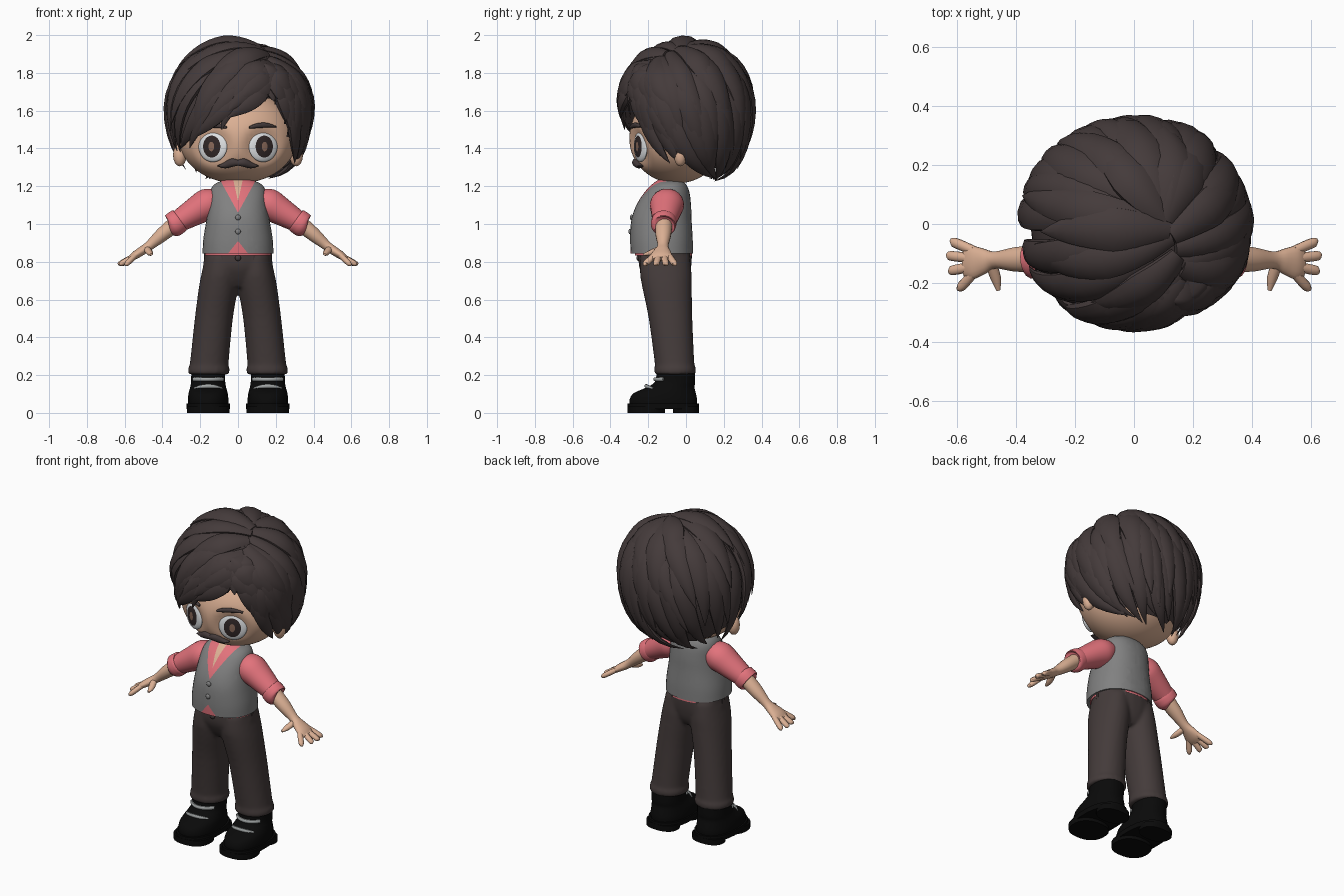
import bpy, bmesh, math, random
from mathutils import Vector, Matrix

random.seed(4)
cube = bpy.data.objects.get("Cube")
if cube:
    bpy.data.objects.remove(cube)
X, Y, Z = Vector((1, 0, 0)), Vector((0, 1, 0)), Vector((0, 0, 1))
SIDES = ((1, "left"), (-1, "right"))
parts = []


def material(name, r, g, b):
    m = bpy.data.materials.new(name)
    m.use_nodes = True
    m.diffuse_color = (r, g, b, 1)
    node = next(n for n in m.node_tree.nodes if n.type == "BSDF_PRINCIPLED")
    node.inputs["Base Color"].default_value = (r, g, b, 1)
    return m


HAIR = material("dark_brown_hair", .058, .043, .043)
CLOTH = material("brown_trouser_cloth", .058, .044, .043)
SKIN = material("skin", .72, .44, .3)
WHITE = material("eye_white", .74, .76, .78)
PUPIL = material("pupil_dark", .03, .02, .02)
IRIS = material("iris_brown", .25, .14, .1)
SHIRT = material("pink_shirt", .76, .17, .2)
VEST = material("grey_vest", .22, .22, .22)
BOOT = material("black_leather", .003, .003, .003)
LACE = material("grey_lace", .36, .38, .38)


def make(name, bm, *mats):
    bmesh.ops.recalc_face_normals(bm, faces=bm.faces[:])
    me = bpy.data.meshes.new(name)
    bm.to_mesh(me)
    bm.free()
    for m in mats:
        me.materials.append(m)
    ob = bpy.data.objects.new(name, me)
    bpy.context.collection.objects.link(ob)
    parts.append(ob)
    return ob


def dense(rows, k=4):
    """Catmull-Rom interpolation through rows of numbers."""
    out = []
    for i in range(len(rows) - 1):
        a, b, c, d = (rows[max(0, min(len(rows) - 1, i + j))] for j in (-1, 0, 1, 2))
        for s in range(k):
            t = s / k
            out.append([.5 * (2 * q + (r - p) * t + (2 * p - 5 * q + 4 * r - w) * t * t
                              + (3 * q - p - 3 * r + w) * t ** 3) for p, q, r, w in zip(a, b, c, d)])
    return out + [list(rows[-1])]


def loft(bm, rings, n=20, power=1):
    """Skin closed rings given as (centre, half axis, half axis)."""
    loops = []
    for c, u, v in rings:
        loop = []
        for k in range(n):
            a = math.tau * (k + .5) / n
            p, q = math.cos(a), math.sin(a)
            loop.append(bm.verts.new(c + u * math.copysign(abs(p) ** power, p)
                                     + v * math.copysign(abs(q) ** power, q)))
        loops.append(loop)
    for A, B in zip(loops, loops[1:]):
        for k in range(n):
            bm.faces.new((A[k], A[(k + 1) % n], B[(k + 1) % n], B[k]))
    bm.faces.new(loops[0][::-1])
    bm.faces.new(loops[-1])


def stack(bm, rows, power=1, k=4, n=24):
    """Horizontal rings: z, cx, cy, rx, ry."""
    loft(bm, [(Vector((r[1], r[2], r[0])), X * r[3], Y * r[4]) for r in dense(rows, k)], n, power)


def sweep(bm, rows, wide=Y, k=4, n=12):
    """Tube along x, y, z with half sizes a (along wide) and b."""
    rows = dense(rows, k)
    pts = [Vector(r[:3]) for r in rows]
    rings = []
    for i, (p, r) in enumerate(zip(pts, rows)):
        t = (pts[min(i + 1, len(pts) - 1)] - pts[max(i - 1, 0)]).normalized()
        u = (wide - t * wide.dot(t)).normalized()
        rings.append((p, u * r[3], t.cross(u) * r[4]))
    loft(bm, rings, n)


def ball(bm, centre, size, seg=24):
    m = Matrix.Translation(centre) @ Matrix.Diagonal((*size, 1))
    return bmesh.ops.create_uvsphere(bm, u_segments=seg, v_segments=seg // 2, radius=1, matrix=m)["verts"]


# Head with shallow eye sockets, ears and neck
def face_y(x, z):
    h = (z - 1.45) / (.235 if z < 1.45 else .27)
    return -.05 - .25 * math.sqrt(max(0, 1 - (x / .31) ** 2 - h * h))


bm = bmesh.new()
for v in ball(bm, (0, -.05, 1.45), (.31, .25, .235), seg=80):
    if v.co.z > 1.45:
        v.co.z = 1.45 + (v.co.z - 1.45) * .27 / .235
    if v.co.y < -.05:
        v.co.y += .035 * math.exp(-(math.hypot(abs(v.co.x) - .133, v.co.z - 1.41) / .09) ** 4)
make("head", bm, SKIN)
bm = bmesh.new()
stack(bm, [(1.14, 0, -.085, .055, .05), (1.28, 0, -.07, .06, .055)])
make("neck", bm, SKIN)
for s, side in SIDES:
    bm = bmesh.new()
    ball(bm, (s * .308, -.03, 1.365), (.036, .035, .06), seg=16)
    make(side + "_ear", bm, SKIN)

    # Shallow eye: pupil and iris are its inner rings, narrowed into tall ovals
    bm = bmesh.new()
    ball(bm, (0, 0, 0), (1, 1, 1), seg=40)
    for f in bm.faces:
        c = f.calc_center_median()
        r = math.hypot(c.x, c.y)
        if c.z > 0:
            f.material_index = 2 if r < .3 else 1 if r < .68 else 0
    for v in bm.verts:
        v.co.x *= .5 + .5 * math.hypot(v.co.x, v.co.y)
    centre = Vector((s * .133, face_y(.133, 1.41) + .032, 1.41))
    bm.transform(Matrix.Translation(centre) @ Matrix.Rotation(s * math.radians(23), 4, "Z")
                 @ Matrix.Rotation(math.pi / 2, 4, "X") @ Matrix.Diagonal((.082, .082, .022, 1)))
    make(side + "_eye", bm, WHITE, PUPIL, IRIS)

    bm = bmesh.new()
    sweep(bm, [(s * x, face_y(x, z) - .004, z, a, .01) for x, z, a in
               ((.06, 1.51, .006), (.1, 1.52, .013), (.15, 1.523, .013), (.2, 1.515, .004))], Z)
    make(side + "_eyebrow", bm, HAIR)
    bm = bmesh.new()
    sweep(bm, [(s * x, face_y(x, z) - .006, z, a, .018) for x, z, a in
               ((0, 1.322, .016), (.03, 1.325, .022), (.07, 1.31, .016), (.105, 1.308, .003))], Z)
    make(side + "_moustache", bm, HAIR)

# Hair: a cap with overlapping layers of tapered locks swept out from the parting
HAIRLINE = [(-180, -70), (-130, -62), (-100, -48), (-80, -33), (-62, -36), (-45, -26), (-25, -17),
            (-12, -12), (8, 3), (22, 10), (38, -2), (52, -24), (66, -46), (85, -44), (105, -52),
            (130, -62), (180, -70)]


def hairline(az):
    for (a, e), (b, f) in zip(HAIRLINE, HAIRLINE[1:]):
        if az <= b:
            return e + (f - e) * (az - a) / (b - a)


def direction(az, el):
    a, e = math.radians(az), math.radians(el)
    return Vector((math.sin(a) * math.cos(e), -math.cos(a) * math.cos(e), math.sin(e)))


def on_hair(d, r=1):
    h = max(1e-4, math.hypot(d.x, d.y))
    k = h ** -.3 if d.z < 0 else 1
    return Vector((d.x * k * .372 * r, d.y * k * .342 * r, 1.6 + d.z * (.39 if d.z < 0 else .355) * r))


bm = bmesh.new()
ball(bm, (0, 0, 0), (1, 1, 1), seg=64)
bald = []
for f in bm.faces:
    c = f.calc_center_median().normalized()
    if math.degrees(math.asin(c.z)) < hairline(math.degrees(math.atan2(c.x, -c.y))) + 6:
        bald.append(f)
bmesh.ops.delete(bm, geom=bald, context="FACES")
for v in bm.verts:
    v.co = on_hair(v.co.normalized(), .94)
make("hair_cap", bm, HAIR)

PART, CROWN = direction(40, 44), Vector((.3, .03, 1)).normalized()
STEPS = 13
bm = bmesh.new()
for count, start, reach, r0, width in ((32, .2, 1, .955, .066), (25, .1, .83, .975, .07),
                                       (20, 0, .65, .985, .074), (14, 0, .46, 1, .074)):
    for i in range(count):
        az = min(179, max(-179, -180 + 360 * (i + .5 * reach) / count + random.uniform(-4, 4)))
        mix = min(1, max(0, (abs(az - 38) - 80) / 60))
        root = PART.lerp(CROWN, mix).normalized()
        tip = direction(az, hairline(az))
        first, end = root.slerp(tip, start), root.slerp(tip, reach * random.uniform(.93, 1.04))
        w = min(width, .17 * root.angle(end)) * random.uniform(.85, 1.15)
        lift, curl = random.uniform(.03, .11), random.uniform(-.03, .03)
        steps = [t / (STEPS - 1) for t in range(STEPS)]
        dirs = [first.slerp(end, q) for q in steps]
        side = root.cross(end).normalized()
        pts = [on_hair(d, r0 + lift * q ** 3 + .04 * math.sin(math.pi * q) - .02)
               + side * curl * (math.sin(math.pi * q) - q * q) for d, q in zip(dirs, steps)]
        rings = []
        for t, (p, d, q) in enumerate(zip(pts, dirs, steps)):
            u = (pts[min(t + 1, STEPS - 1)] - pts[max(t - 1, 0)]).cross(d).normalized()
            f = w * (min(1, .4 + 1.5 * q) * (1 - q ** 2.8) + .02)
            rings.append((p, u * f, d * f * .52))
        loft(bm, rings, 10)
make("hair_locks", bm, HAIR)

# Vest with the neck opening and hem notch cut into its front
bm = bmesh.new()
stack(bm, [(.845, 0, -.128, .188, .165), (.92, 0, -.13, .184, .166), (1.02, 0, -.13, .168, .16),
           (1.1, 0, -.118, .156, .145), (1.17, 0, -.1, .148, .118), (1.21, 0, -.09, .125, .09),
           (1.235, 0, -.085, .07, .06)], .88, n=40)
CUTS = ((1.06, .55, 1), (1.12, .22, 2), (.91, -.8, 1))
for z, slope, _ in CUTS:
    for s in (1, -1):
        bmesh.ops.bisect_plane(bm, geom=bm.verts[:] + bm.edges[:] + bm.faces[:],
                               plane_co=(0, 0, z), plane_no=(s, 0, -slope))
for f in bm.faces:
    c = f.calc_center_median()
    for z, slope, index in CUTS:
        if c.y < -.1 and abs(c.x) < slope * (c.z - z):
            f.material_index = index
make("vest", bm, VEST, SHIRT, SKIN)
bm = bmesh.new()
stack(bm, [(.834, 0, -.12, .177, .152), (.88, 0, -.12, .177, .152)], .9, 1)
make("shirt_hem", bm, SHIRT)
bm = bmesh.new()
for y, z in ((-.288, 1.035), (-.296, .96)):
    ball(bm, (0, y, z), (.015, .009, .015), seg=12)
make("vest_buttons", bm, VEST)

# Arms and hands
for s, side in SIDES:
    bm = bmesh.new()
    sweep(bm, [(s * .1, -.095, 1.125, .07, .06), (s * .16, -.1, 1.105, .09, .084),
               (s * .23, -.106, 1.065, .08, .074), (s * .33, -.116, 1.005, .06, .056)], n=20)
    make(side + "_sleeve", bm, SHIRT)
    bm = bmesh.new()
    sweep(bm, [(s * .305, -.116, 1.023, .056, .056), (s * .312, -.116, 1.018, .066, .066),
               (s * .348, -.12, .992, .066, .066), (s * .355, -.12, .988, .05, .05)], k=3, n=20)
    make(side + "_sleeve_cuff", bm, SHIRT)
    bm = bmesh.new()
    sweep(bm, [(s * .32, -.118, 1.01, .046, .044), (s * .4, -.12, .945, .042, .038),
               (s * .47, -.122, .885, .029, .026), (s * .51, -.126, .857, .044, .024),
               (s * .55, -.13, .831, .058, .021), (s * .575, -.13, .814, .047, .013)], n=16)
    make(side + "_forearm", bm, SKIN)
    bm = bmesh.new()
    for y, tx, ty in ((-.09, .62, -.063), (-.117, .632, -.108), (-.143, .626, -.157), (-.168, .598, -.212)):
        sweep(bm, [(s * .545, y, .833, .017, .015), (s * (tx - .012), ty, .792, .017, .014),
                   (s * tx, ty, .784, .007, .006)], n=10)
    sweep(bm, [(s * .485, -.135, .87, .02, .017), (s * .468, -.185, .848, .018, .015),
               (s * .46, -.225, .838, .007, .006)], X, n=10)
    make(side + "_fingers", bm, SKIN)

# Trousers: hips and legs fused into one smooth surface
bm = bmesh.new()
stack(bm, [(.665, 0, -.1, .05, .09), (.71, 0, -.103, .13, .118), (.77, 0, -.11, .182, .138),
           (.83, 0, -.11, .178, .142), (.87, 0, -.11, .176, .14)], .92)
for s, side in SIDES:
    stack(bm, [(.203, s * .155, -.058, .104, .106), (.21, s * .155, -.058, .11, .11),
               (.24, s * .154, -.058, .11, .11), (.255, s * .153, -.06, .103, .105),
               (.5, s * .128, -.082, .101, .116), (.66, s * .104, -.1, .104, .131),
               (.74, s * .094, -.107, .099, .137), (.83, s * .088, -.11, .085, .13)], .95)
trousers = make("trousers", bm, CLOTH)
remesh = trousers.modifiers.new("fuse", "REMESH")
remesh.mode, remesh.voxel_size, remesh.use_smooth_shade = "VOXEL", .01, True
relax = trousers.modifiers.new("relax", "SMOOTH")
relax.factor, relax.iterations = .5, 8
bm = bmesh.new()
for a in range(30, 360, 60):
    a = math.radians(a)
    m = Matrix.Translation((.174 * math.sin(a), -.11 - .14 * math.cos(a), .83)) @ Matrix.Rotation(a, 4, "Z")
    bmesh.ops.create_cube(bm, size=1, matrix=m @ Matrix.Diagonal((.018, .014, .04, 1)))
ball(bm, (0, -.252, .82), (.016, .01, .016), seg=12)
make("belt_loops_and_button", bm, CLOTH)

# Boots, soles and laces
for s, side in SIDES:
    c = s * .158
    bm = bmesh.new()
    stack(bm, [(.035, c, -.12, .106, .178), (.07, c, -.12, .108, .18), (.105, c, -.112, .104, .165),
               (.135, c, -.082, .096, .128), (.165, c, -.058, .091, .107), (.225, c, -.054, .09, .102)], .9)
    make(side + "_boot", bm, BOOT)
    bm = bmesh.new()
    for lo, hi, cy, rx, ry in ((.02, .05, -.12, .116, .19), (0, .035, -.21, .114, .1), (0, .035, .0, .1, .07)):
        stack(bm, [(lo, c, cy, rx, ry), (hi, c, cy, rx, ry)], .85, 1)
    make(side + "_boot_sole", bm, BOOT)
    bm = bmesh.new()
    for z, drop, cy, rx, ry, span in ((.178, 0, -.056, .094, .109, 55), (.142, .035, -.085, .099, .126, 62)):
        rows = []
        for i in range(-4, 5):
            a = math.radians(span * i / 4)
            rows.append((c + rx * math.sin(a), cy - ry * math.cos(a), z - drop * (i / 4) ** 2, .011, .009))
        sweep(bm, rows, Z, 2, 8)
    make(side + "_laces", bm, LACE)

bpy.ops.object.select_all(action="DESELECT")
for ob in parts:
    ob.select_set(True)
bpy.context.view_layer.objects.active = parts[0]
bpy.ops.object.shade_smooth_by_angle(angle=math.radians(50))
